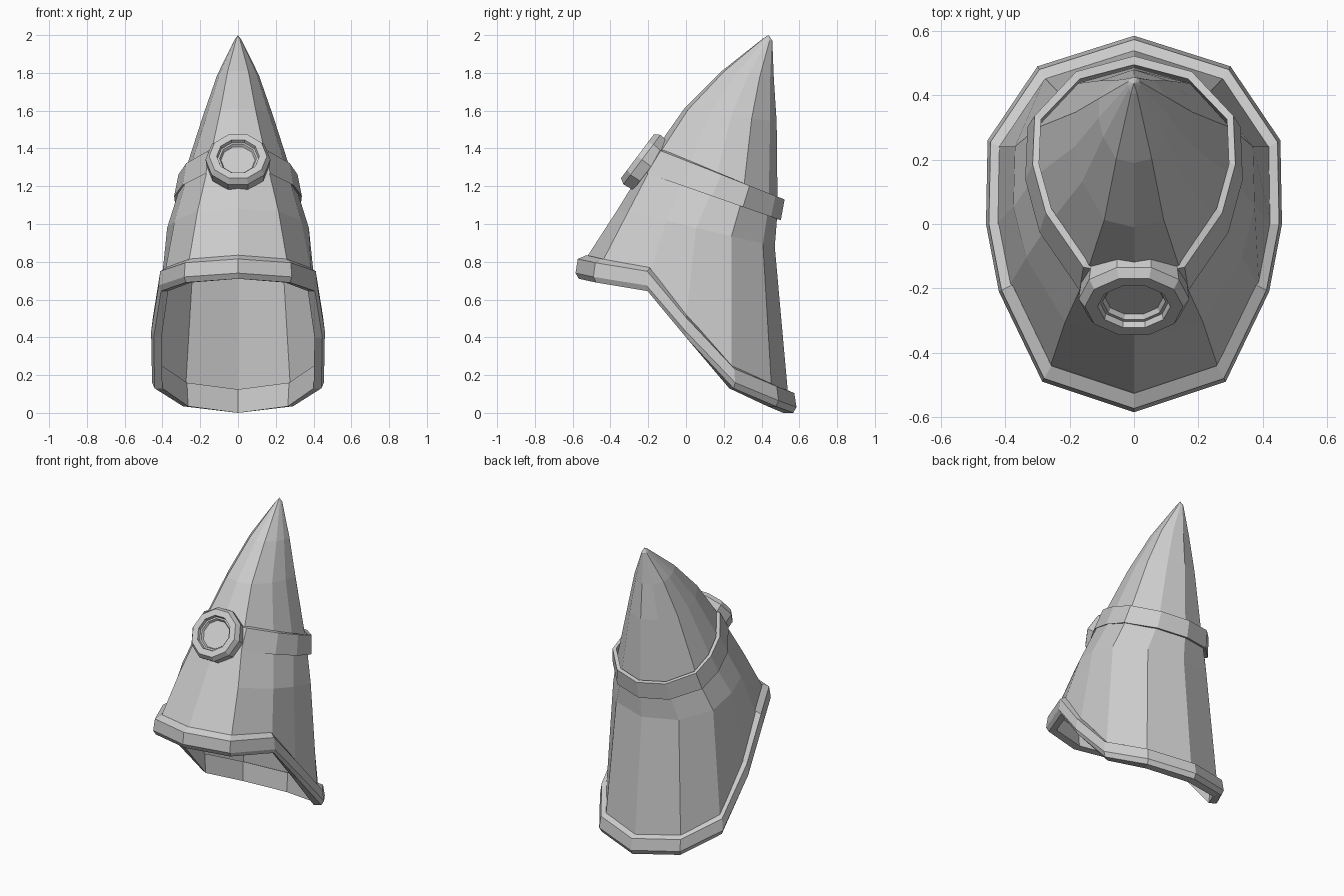
import bpy, bmesh, math
from mathutils import Vector, Matrix

if "Cube" in bpy.data.objects:
    bpy.data.objects.remove(bpy.data.objects["Cube"])

# Half cross-sections, front to back: (width fraction, depth fraction)
UPPER = [(0, 0), (.5, .045), (.87, .29), (1, .51), (.98, .73), (.57, .93), (0, 1)]
LOWER = [(0, 0), (.62, .08), (.91, .32), (1, .49), (.99, .72), (.65, .92), (0, 1)]


def mirror(half):
    """Close a half loop by mirroring it across x."""
    return half + [(-x, y, z) for x, y, z in half[-2:0:-1]]


def ring(yf, yb, zf, zb, w, k=0):
    """Tilted 12-sided loop; k blends from the upper to the lower section."""
    half = []
    for (xa, ta), (xb, tb) in zip(UPPER, LOWER):
        x, t = xa + (xb - xa) * k, ta + (tb - ta) * k
        half.append((x * w, yf + (yb - yf) * t, zf + (zb - zf) * t))
    return mirror(half)


# Hem outline: dips from the raised front to the low back
HEM = [(0, -.585, .71), (.285, -.49, .69), (.42, -.21, .645), (.46, 0, .40),
       (.455, .26, .13), (.30, .49, .035), (0, .585, 0)]


def hem(s, dz):
    return mirror([(x * s, y * s, z + dz) for x, y, z in HEM])


def skin(name, loops, closed=False, apex=None, base_cap=False):
    """Bridge successive loops with faces."""
    bm = bmesh.new()
    rows = [[bm.verts.new(p) for p in loop] for loop in loops]
    pairs = list(zip(rows, rows[1:]))
    if closed:
        pairs.append((rows[-1], rows[0]))
    n = len(rows[0])
    for a, b in pairs:
        for i in range(n):
            j = (i + 1) % n
            bm.faces.new((a[i], a[j], b[j], b[i]))
    if apex:
        tip = bm.verts.new(apex)
        for i in range(n):
            bm.faces.new((rows[-1][i], rows[-1][(i + 1) % n], tip))
    if base_cap:
        bm.faces.new(rows[0][::-1])
    bmesh.ops.recalc_face_normals(bm, faces=bm.faces)
    mesh = bpy.data.meshes.new(name)
    bm.to_mesh(mesh)
    bm.free()
    ob = bpy.data.objects.new(name, mesh)
    bpy.context.collection.objects.link(ob)
    return ob


# Pointed hood, open underneath
skin("hood", [
    hem(.925, .09),
    ring(-.36, .47, 1.08, .88, .375, .6),
    ring(-.20, .485, 1.34, 1.07, .305),
    ring(-.01, .48, 1.61, 1.54, .185),
    ring(.19, .465, 1.81, 1.77, .11),
    ring(.405, .457, 1.98, 1.97, .018),
], apex=(0, .437, 2.0))

# Thick hem border
skin("hem_border", [hem(.90, .125), hem(.98, .105), hem(1, .03),
                    hem(.97, 0), hem(.88, 0)], closed=True)

# Tilted band
skin("band", [ring(-.135, .495, 1.40, 1.135, .295),
              ring(-.165, .522, 1.40, 1.13, .315),
              ring(-.24, .502, 1.28, 1.02, .338),
              ring(-.20, .47, 1.29, 1.03, .315)], closed=True)

# Ten-sided round ornament with recessed centre, facing front and up
centre = Vector((0, -.257, 1.359))
normal, up = Vector((0, -.8, .6)), Vector((0, .6, .8))
profile = [(.165, -.09), (.172, -.03), (.153, 0), (.113, 0), (.108, -.02),
           (.098, -.02), (.09, -.035)]
loops = []
for r, h in profile:
    loops.append([centre + normal * h + Vector((1, 0, 0)) * r * math.cos(a) + up * r * math.sin(a)
                  for a in (math.tau * i / 10 for i in range(10))])
skin("ornament", loops, apex=centre + normal * -.035, base_cap=True)
